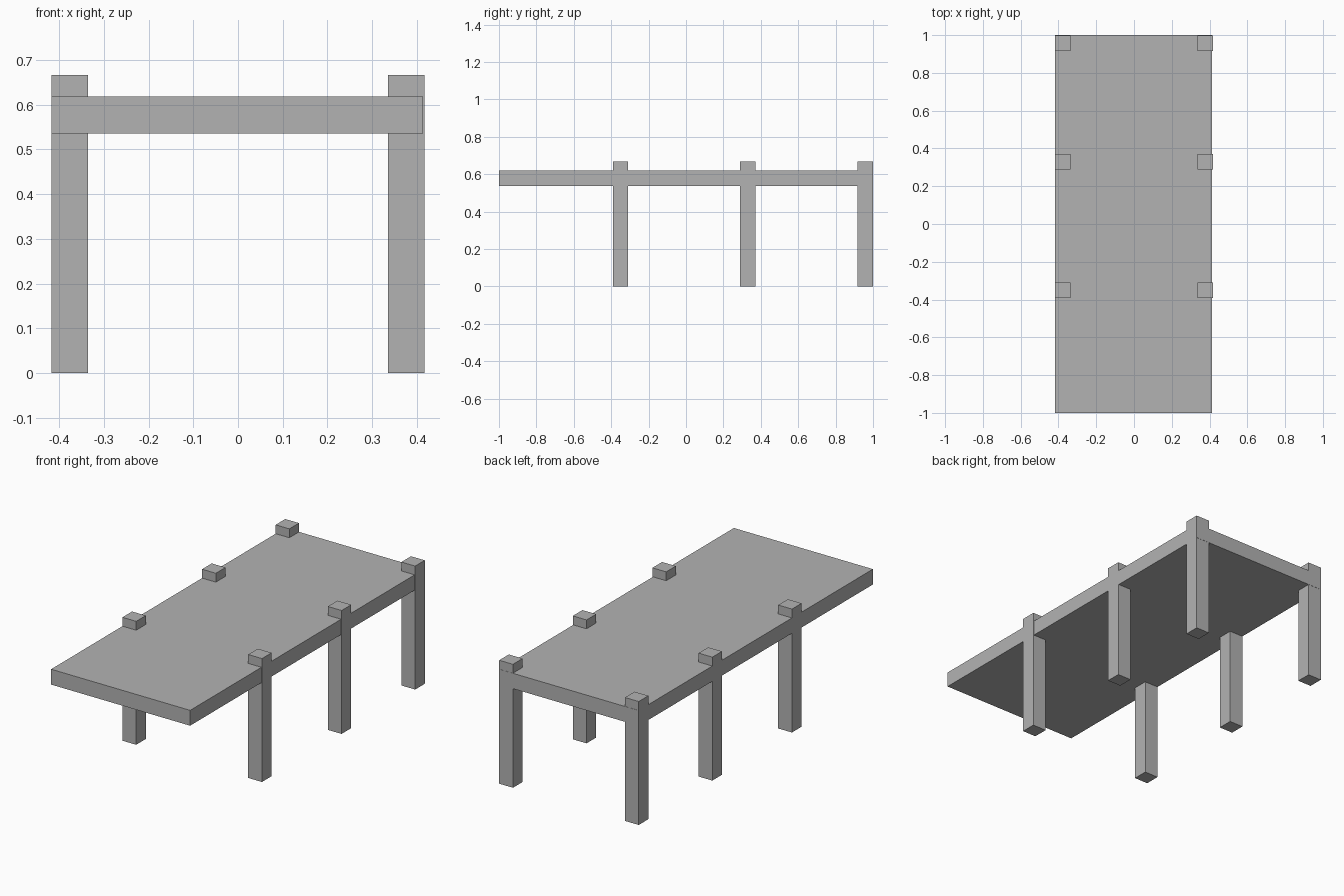
import bpy

cube = bpy.data.objects.get("Cube")
if cube:
    bpy.data.objects.remove(cube, do_unlink=True)

GREY = (0.45, 0.45, 0.45, 1.0)
grey = bpy.data.materials.new("plain_grey")
grey.use_nodes = True
grey.diffuse_color = GREY
grey.node_tree.nodes["Principled BSDF"].inputs["Base Color"].default_value = GREY


def box(name, low, high):
    """Axis-aligned box between two corners."""
    centre = [(a + b) / 2 for a, b in zip(low, high)]
    bpy.ops.mesh.primitive_cube_add(size=1, location=centre)
    obj = bpy.context.object
    obj.name = name
    obj.scale = [b - a for a, b in zip(low, high)]
    bpy.ops.object.transform_apply(location=False, rotation=False, scale=True)
    obj.data.materials.append(grey)
    return obj


# Deck slab
box("deck", (-0.417, -1.0, 0.536), (0.414, 1.0, 0.619))

# Three pairs of posts rising just above the deck
POST = 0.082
HALF_WIDTH = 0.417
HEIGHT = 0.667
for row, y in (("front", -0.35), ("middle", 0.33), ("back", 0.958)):
    for side, x in (("left", HALF_WIDTH - POST), ("right", -HALF_WIDTH)):
        box(f"{row}_{side}_post", (x, y - POST / 2, 0), (x + POST, y + POST / 2, HEIGHT))
